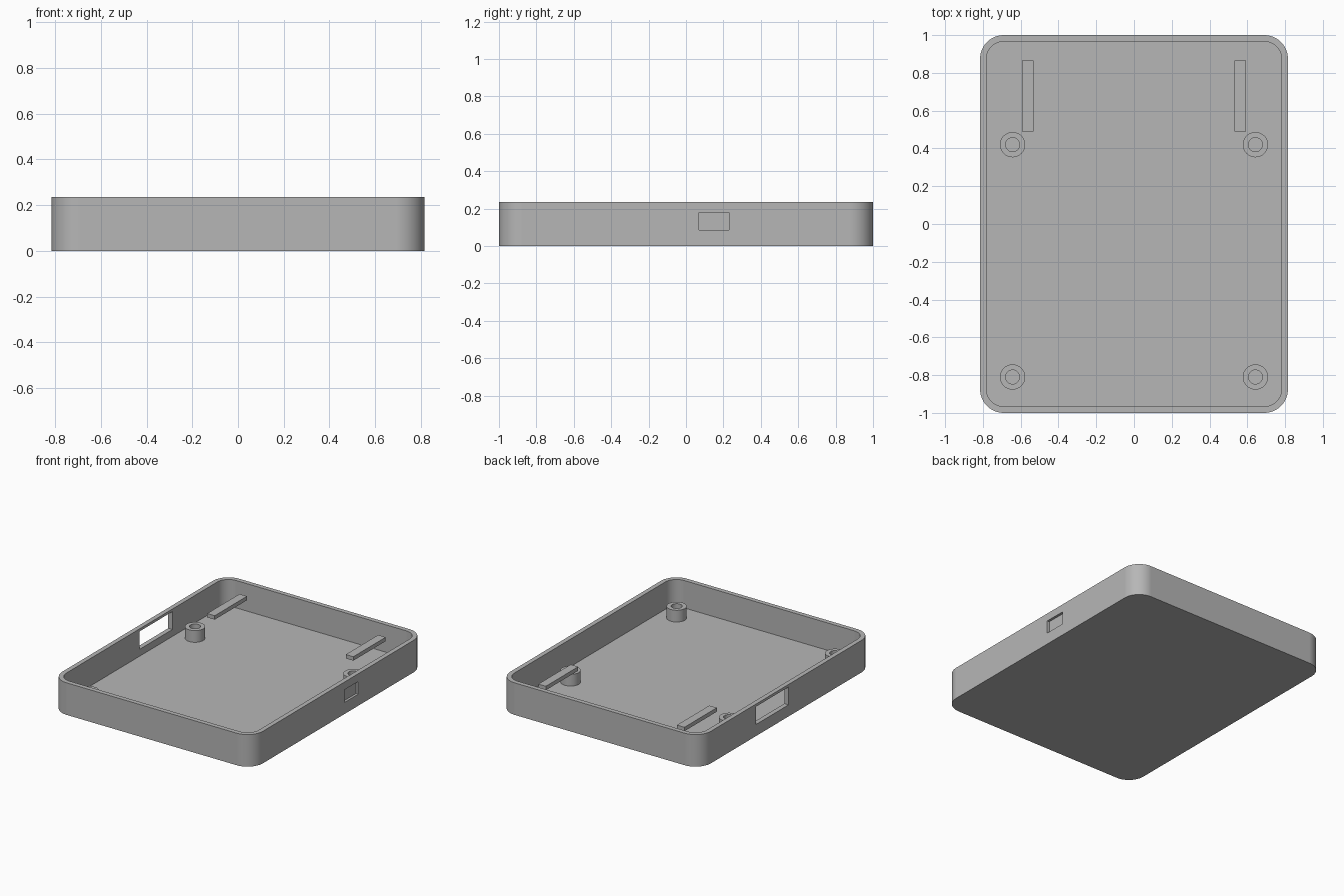
import bpy, bmesh
from math import sin, cos, pi, radians

cube = bpy.data.objects.get("Cube")
if cube:
    bpy.data.objects.remove(cube, do_unlink=True)

W, D, H = 0.815, 1.0, 0.235     # half width, half depth, height
WALL, RADIUS = 0.034, 0.125

grey = bpy.data.materials.new("plain grey")
grey.use_nodes = True
grey.diffuse_color = (0.47, 0.47, 0.47, 1)
grey.node_tree.nodes["Principled BSDF"].inputs["Base Color"].default_value = grey.diffuse_color


def finish(name, bm):
    bmesh.ops.recalc_face_normals(bm, faces=bm.faces)
    mesh = bpy.data.meshes.new(name)
    bm.to_mesh(mesh)
    bm.free()
    mesh.materials.append(grey)
    obj = bpy.data.objects.new(name, mesh)
    bpy.context.collection.objects.link(obj)
    return obj


def activate(obj):
    bpy.ops.object.select_all(action="DESELECT")
    obj.select_set(True)
    bpy.context.view_layer.objects.active = obj


def smooth(obj):
    activate(obj)
    bpy.ops.object.shade_smooth_by_angle(angle=radians(30))
    mod = obj.modifiers.new("even shading", "WEIGHTED_NORMAL")
    mod.keep_sharp = True


def rounded_loop(hx, hy, r, z, steps=12):
    """Rounded rectangle; a circle when both half sizes equal r."""
    points = []
    for k, (sx, sy) in enumerate([(1, 1), (-1, 1), (-1, -1), (1, -1)]):
        for i in range(steps + 1):
            a = (k + i / steps) * pi / 2
            points.append((sx * (hx - r) + r * cos(a), sy * (hy - r) + r * sin(a), z))
    return points


def loft(name, loops):
    """Skin consecutive loops and cap both ends."""
    bm = bmesh.new()
    rings = [[bm.verts.new(p) for p in loop] for loop in loops]
    for a, b in zip(rings, rings[1:]):
        for i in range(len(a)):
            j = (i + 1) % len(a)
            bm.faces.new((a[i], a[j], b[j], b[i]))
    bm.faces.new(rings[0])
    bm.faces.new(rings[-1])
    bmesh.ops.remove_doubles(bm, verts=bm.verts, dist=1e-5)
    return finish(name, bm)


def box(name, x, y, z):
    bm = bmesh.new()
    bmesh.ops.create_cube(bm, size=1)
    for v in bm.verts:
        v.co = [lo + (c + 0.5) * (hi - lo) for c, (lo, hi) in zip(v.co, (x, y, z))]
    return finish(name, bm)


def cut(obj, cutter):
    cutter.hide_render = True
    mod = obj.modifiers.new("opening", "BOOLEAN")
    mod.operation, mod.solver, mod.object = "DIFFERENCE", "EXACT", cutter
    activate(obj)
    bpy.ops.object.modifier_apply(modifier=mod.name)
    bpy.data.objects.remove(cutter, do_unlink=True)


# Open tray with rounded corners
inner = (W - WALL, D - WALL, RADIUS - WALL)
tray = loft("tray", [
    rounded_loop(W, D, RADIUS, 0),
    rounded_loop(W, D, RADIUS, H),
    rounded_loop(*inner, H),
    rounded_loop(*inner, WALL),
])

# Through window in one side wall, shallow recess in the other
cut(tray, box("window_cutter", (-W - 0.1, -W + 0.1), (-0.025, 0.355), (0.085, 0.216)))
cut(tray, box("recess_cutter", (W - 0.018, W + 0.1), (0.07, 0.23), (0.085, 0.178)))
smooth(tray)

# Hollow posts on the floor, and rails held above it
for side, sx in (("left", 1), ("right", -1)):
    for place, y in (("front", -0.81), ("back", 0.42)):
        post = loft(f"{place}_{side}_post", [
            rounded_loop(r, r, r, z, steps=8)
            for r, z in ((0.067, 0.02), (0.067, 0.12), (0.037, 0.12), (0.037, WALL + 0.001))
        ])
        post.location = (sx * 0.643, y, 0)
        smooth(post)
    box(f"{side}_rail", sorted((sx * 0.532, sx * 0.593)), (0.49, 0.865), (0.172, 0.201))
